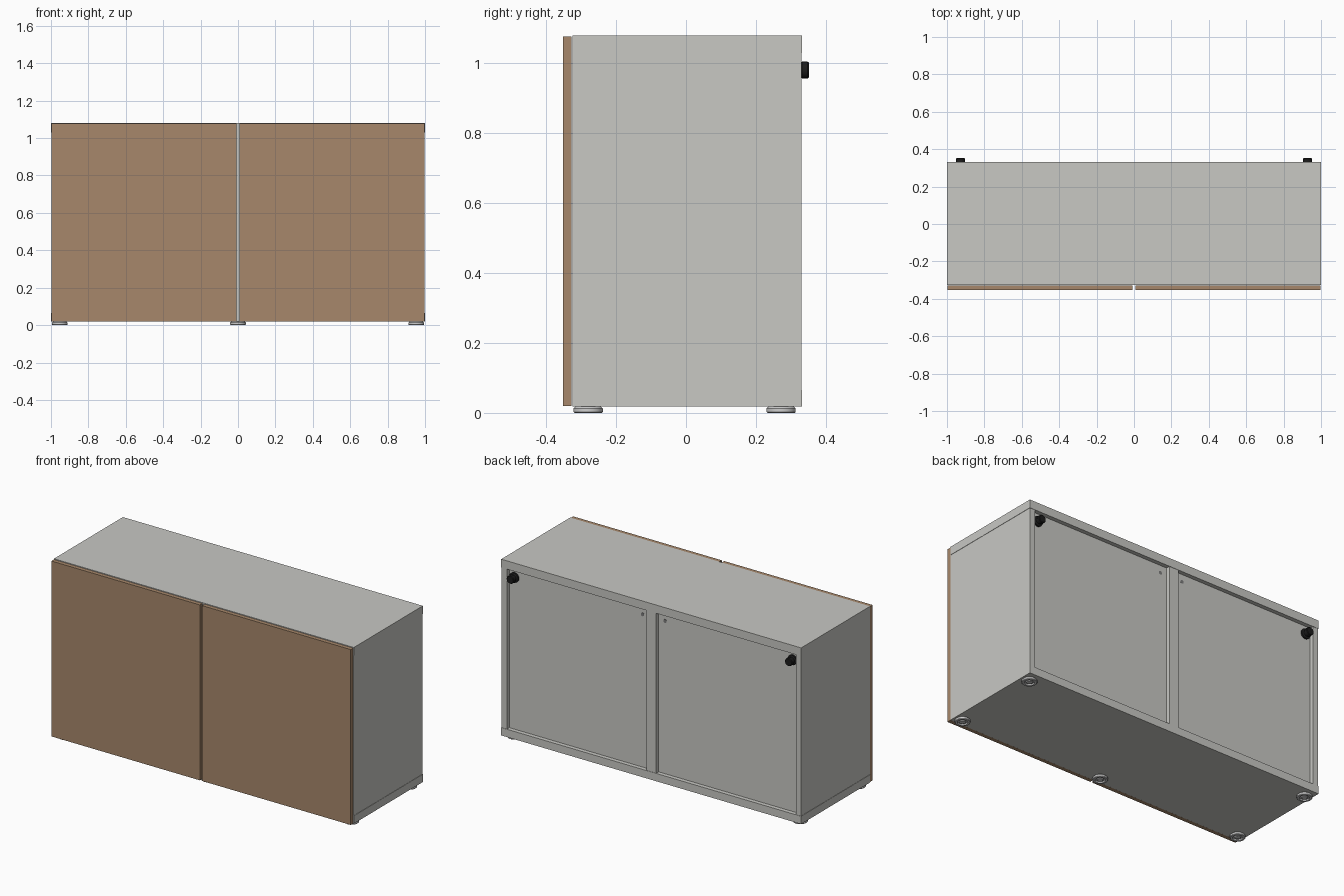
import bpy, bmesh, math
from mathutils import Matrix

cube = bpy.data.objects.get("Cube")
if cube:
    bpy.data.objects.remove(cube, do_unlink=True)


def material(name, r, g, b):
    m = bpy.data.materials.new(name)
    m.use_nodes = True
    m.diffuse_color = (r, g, b, 1)
    bsdf = next(n for n in m.node_tree.nodes if n.type == 'BSDF_PRINCIPLED')
    bsdf.inputs["Base Color"].default_value = (r, g, b, 1)
    bsdf.inputs["Roughness"].default_value = 0.6
    return m


GREY = material("warm grey laminate", 0.58, 0.58, 0.55)
WOOD = material("light brown wood", 0.385, 0.245, 0.146)
FOOT = material("pale grey plastic", 0.62, 0.62, 0.62)
BLACK = material("black plastic", 0.012, 0.012, 0.012)
HOLE = material("dark grey hole", 0.2, 0.2, 0.2)


def add_object(name, bm, mat):
    bmesh.ops.recalc_face_normals(bm, faces=bm.faces)
    mesh = bpy.data.meshes.new(name)
    bm.to_mesh(mesh)
    bm.free()
    mesh.materials.append(mat)
    obj = bpy.data.objects.new(name, mesh)
    bpy.context.collection.objects.link(obj)
    return obj


def box(name, x, y, z, mat):
    """Box from (min, max) ranges on each axis."""
    bm = bmesh.new()
    size = Matrix.Diagonal((x[1] - x[0], y[1] - y[0], z[1] - z[0], 1))
    centre = Matrix.Translation((sum(x) / 2, sum(y) / 2, sum(z) / 2))
    bmesh.ops.create_cube(bm, size=1, matrix=centre @ size)
    return add_object(name, bm, mat)


def lathe(name, profile, place, sides, mat):
    """Turn (radius, height) points around z, then place the result."""
    bm = bmesh.new()
    verts = [bm.verts.new((r, 0, h)) for r, h in profile]
    edges = [bm.edges.new(pair) for pair in zip(verts, verts[1:])]
    bmesh.ops.spin(bm, geom=verts + edges, axis=(0, 0, 1), cent=(0, 0, 0),
                   angle=math.tau, steps=sides)
    bmesh.ops.remove_doubles(bm, verts=bm.verts, dist=1e-5)
    bmesh.ops.transform(bm, matrix=place, verts=bm.verts)
    obj = add_object(name, bm, mat)
    bpy.ops.object.select_all(action='DESELECT')
    obj.select_set(True)
    bpy.context.view_layer.objects.active = obj
    bpy.ops.object.shade_smooth_by_angle(angle=math.radians(35))
    return obj


FRONT, BACK = -0.325, 0.332
LOW, HIGH = 0.065, 1.03
WALL, POST = 0.963, 0.032
PANEL = 0.307

# Carcass
box("top_board", (-1, 1), (FRONT, BACK), (HIGH, 1.08), GREY)
box("bottom_board", (-1, 1), (FRONT, BACK), (0.018, LOW), GREY)
box("centre_divider", (-POST, POST), (FRONT, BACK - 0.002), (LOW, HIGH), GREY)

# Parts that repeat on both sides
towards_back = Matrix.Rotation(-math.pi / 2, 4, 'X')
for side, s in (("left", 1), ("right", -1)):
    def span(a, b):
        return tuple(sorted((s * a, s * b)))

    box(side + "_side_board", span(WALL, 0.998), (FRONT, BACK - 0.002), (LOW, HIGH), GREY)
    box(side + "_back_panel", span(POST, WALL), (PANEL - 0.015, PANEL), (LOW, HIGH), GREY)
    box(side + "_door", span(0.008, 0.998), (-0.352, -0.328), (0.02, 1.077), WOOD)

    # Black knob with a flange on the back panel
    lathe(side + "_back_knob",
          [(0, 0), (0.03, 0), (0.03, 0.01), (0.02, 0.014), (0.02, 0.022),
           (0.024, 0.025), (0.024, 0.041), (0.021, 0.045), (0, 0.045)],
          Matrix.Translation((s * 0.928, PANEL, 0.981)) @ towards_back, 16, BLACK)

    # Small round hole beside the divider
    lathe(side + "_cable_hole", [(0, 0), (0.011, 0), (0.011, 0.001), (0, 0.001)],
          Matrix.Translation((s * 0.075, PANEL, 0.985)) @ towards_back, 16, HOLE)

# Stepped round feet: four corners and the front centre
foot_profile = [(0, 0.018), (0.036, 0.018), (0.042, 0.013), (0.042, 0.003),
                (0.039, 0), (0.028, 0), (0.026, 0.007), (0.018, 0.007),
                (0.016, 0.002), (0, 0.002)]
feet = {"front_left": (0.953, -0.28), "front_right": (-0.953, -0.28),
        "back_left": (0.953, 0.272), "back_right": (-0.953, 0.272),
        "front_centre": (0, -0.28)}
for name, (x, y) in feet.items():
    lathe(name + "_foot", foot_profile, Matrix.Translation((x, y, 0)), 32, FOOT)
